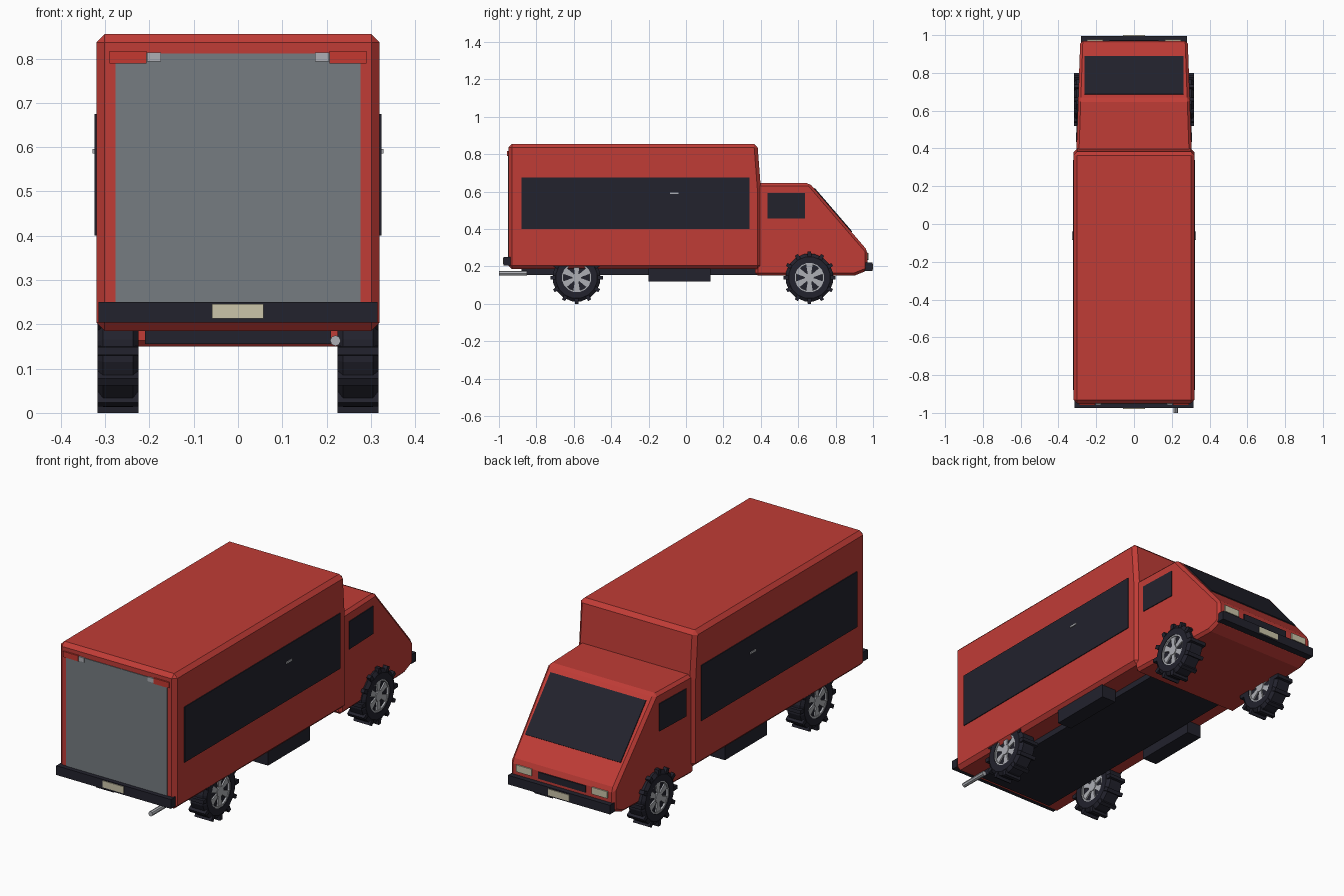
import bpy, bmesh, math
from mathutils import Vector

if "Cube" in bpy.data.objects:
    bpy.data.objects.remove(bpy.data.objects["Cube"])


def mat(name, r, g, b):
    m = bpy.data.materials.new(name)
    m.diffuse_color = (r, g, b, 1)
    m.use_nodes = True
    m.node_tree.nodes["Principled BSDF"].inputs["Base Color"].default_value = m.diffuse_color
    return m


RED = mat("red paint", 0.53, 0.045, 0.037)
DARK = mat("dark trim", 0.016, 0.016, 0.026)
GREY = mat("door grey", 0.18, 0.2, 0.22)
SILVER = mat("silver", 0.42, 0.43, 0.46)
CREAM = mat("cream", 0.6, 0.56, 0.4)
LAMP = mat("tail lamp red", 0.56, 0.04, 0.03)


def finish(name, bm, material, bevel=0):
    bmesh.ops.recalc_face_normals(bm, faces=bm.faces)
    me = bpy.data.meshes.new(name)
    bm.to_mesh(me)
    bm.free()
    me.materials.append(material)
    ob = bpy.data.objects.new(name, me)
    bpy.context.collection.objects.link(ob)
    if bevel:
        mod = ob.modifiers.new("chamfer", "BEVEL")
        mod.width = bevel
        mod.segments = 1
        mod.limit_method = "ANGLE"
        mod.angle_limit = math.radians(25)
    return ob


def add_loft(bm, a, b):
    """Closed solid between two matching point loops."""
    va = [bm.verts.new(p) for p in a]
    vb = [bm.verts.new(p) for p in b]
    bm.faces.new(va)
    bm.faces.new(vb[::-1])
    n = len(va)
    for i in range(n):
        j = (i + 1) % n
        bm.faces.new((va[i], vb[i], vb[j], va[j]))


def add_prism(bm, pts, x0, x1):
    add_loft(bm, [(x0, y, z) for y, z in pts], [(x1, y, z) for y, z in pts])


def box(name, x, y, z, material, bevel=0):
    bm = bmesh.new()
    add_prism(bm, [(y[0], z[0]), (y[1], z[0]), (y[1], z[1]), (y[0], z[1])], *x)
    return finish(name, bm, material, bevel)


def plate(name, corners, offset, material):
    """Thin plate: corners sunk and raised by the offset."""
    o = Vector(offset)
    bm = bmesh.new()
    add_loft(bm, [Vector(c) - o for c in corners], [Vector(c) + o for c in corners])
    return finish(name, bm, material)


# cargo body with slightly leaning front
bm = bmesh.new()
add_prism(bm, [(-0.95, 0.185), (0.4, 0.185), (0.4, 0.62), (0.382, 0.855), (-0.95, 0.855)], -0.32, 0.32)
finish("cargo_body", bm, RED, 0.019)


# cab, narrowing toward its nose
def cab_w(y):
    return 0.305 - 0.035 * (y - 0.39)


cab = [(0.37, 0.15), (0.9, 0.15), (0.97, 0.178), (0.97, 0.285), (0.66, 0.645), (0.37, 0.645)]
bm = bmesh.new()
add_loft(bm, [(-cab_w(y), y, z) for y, z in cab], [(cab_w(y), y, z) for y, z in cab])
finish("cab", bm, RED, 0.014)

# windshield on the sloping face
plate("windshield", [(-0.262, 0.685, 0.616), (0.262, 0.685, 0.616),
                     (0.262, 0.885, 0.384), (-0.262, 0.885, 0.384)], (0, 0.0035, 0.003), DARK)

# chassis under the cargo body
box("chassis", (-0.21, 0.21), (-0.88, 0.39), (0.155, 0.2), DARK)

for s, side in ((-1, "left"), (1, "right")):
    # side panel, cab window, door handle and side box
    box(side + "_side_panel", (s * 0.317, s * 0.324), (-0.88, 0.34), (0.4, 0.675), DARK)
    w0, w1 = cab_w(0.435), cab_w(0.635)
    plate(side + "_cab_window", [(s * w0, 0.435, 0.455), (s * w1, 0.635, 0.455),
                                 (s * w1, 0.635, 0.592), (s * w0, 0.435, 0.592)], (0.004, 0, 0), DARK)
    box(side + "_handle", (s * 0.322, s * 0.328), (-0.085, -0.04), (0.586, 0.596), SILVER)
    box(side + "_side_box", (s * 0.225, s * 0.305), (-0.2, 0.13), (0.12, 0.2), DARK)
    # lamps
    box(side + "_tail_lamp", (s * 0.207, s * 0.29), (-0.957, -0.945), (0.789, 0.817), LAMP)
    box(side + "_reverse_lamp", (s * 0.174, s * 0.205), (-0.957, -0.945), (0.793, 0.814), SILVER)
    box(side + "_headlight", (s * 0.165, s * 0.25), (0.96, 0.976), (0.238, 0.272), CREAM)

# rear door, bumpers, grille and plates
box("rear_door", (-0.277, 0.277), (-0.953, -0.945), (0.23, 0.812), GREY)
box("rear_bumper", (-0.315, 0.315), (-0.975, -0.938), (0.204, 0.25), DARK)
box("rear_plate", (-0.059, 0.058), (-0.979, -0.973), (0.213, 0.246), CREAM)
box("front_bumper", (-0.28, 0.28), (0.955, 0.996), (0.175, 0.22), DARK)
box("front_plate", (-0.058, 0.058), (0.994, 1.0), (0.182, 0.213), CREAM)
box("grille", (-0.13, 0.13), (0.965, 0.975), (0.235, 0.268), DARK)

# exhaust pipe
bm = bmesh.new()
ring = [(0.22 + 0.012 * math.cos(i * math.pi / 4), 0.163 + 0.012 * math.sin(i * math.pi / 4)) for i in range(8)]
add_loft(bm, [(x, -1.0, z) for x, z in ring], [(x, -0.85, z) for x, z in ring])
finish("exhaust", bm, SILVER)


def add_lathe(bm, profile, cx, cy, cz, n):
    """Revolve a closed (x, radius) profile round the axle."""
    rings = []
    for i in range(n):
        a = 2 * math.pi * (i + 0.5) / n
        rings.append([bm.verts.new((cx + x, cy + r * math.cos(a), cz + r * math.sin(a))) for x, r in profile])
    m = len(profile)
    for i in range(n):
        p, q = rings[i], rings[(i + 1) % n]
        for j in range(m):
            k = (j + 1) % m
            bm.faces.new((p[j], p[k], q[k], q[j]))


def polar(cy, cz, a, r, t):
    """Point at radius r, shifted t sideways, in the wheel plane."""
    return (cy + r * math.cos(a) - t * math.sin(a), cz + r * math.sin(a) + t * math.cos(a))


def wheel(name, cx, cy):
    cz, h = 0.14, 0.046
    # tyre with tread blocks and a dark core behind the spokes
    bm = bmesh.new()
    add_lathe(bm, [(-h, 0.079), (-h, 0.112), (-0.034, 0.129), (0.034, 0.129), (h, 0.112), (h, 0.079)],
              cx, cy, cz, 16)
    add_prism(bm, [polar(cy, cz, 2 * math.pi * (i + 0.5) / 16, 0.08, 0) for i in range(16)],
              cx - 0.033, cx + 0.033)
    for i in range(12):
        a = -math.pi / 2 + i * math.pi / 6
        add_prism(bm, [polar(cy, cz, a, r, t) for r, t in
                       ((0.113, -0.011), (0.14, -0.009), (0.14, 0.009), (0.113, 0.011))], cx - h, cx + h)
    finish(name + "_tyre", bm, DARK)
    # rim ring, hub and six flared spokes
    bm = bmesh.new()
    add_lathe(bm, [(-0.043, 0.071), (-0.043, 0.08), (0.043, 0.08), (0.043, 0.071)], cx, cy, cz, 16)
    add_prism(bm, [polar(cy, cz, i * math.pi / 6, 0.026, 0) for i in range(12)], cx - 0.043, cx + 0.043)
    for i in range(6):
        a = math.pi / 6 + i * math.pi / 3
        add_prism(bm, [polar(cy, cz, a, r, t) for r, t in
                       ((0.02, -0.009), (0.074, -0.018), (0.074, 0.018), (0.02, 0.009))], cx - 0.04, cx + 0.04)
    finish(name + "_rim", bm, SILVER)


for s, side in ((-1, "left"), (1, "right")):
    wheel("rear_" + side + "_wheel", s * 0.271, -0.585)
    wheel("front_" + side + "_wheel", s * 0.271, 0.66)
